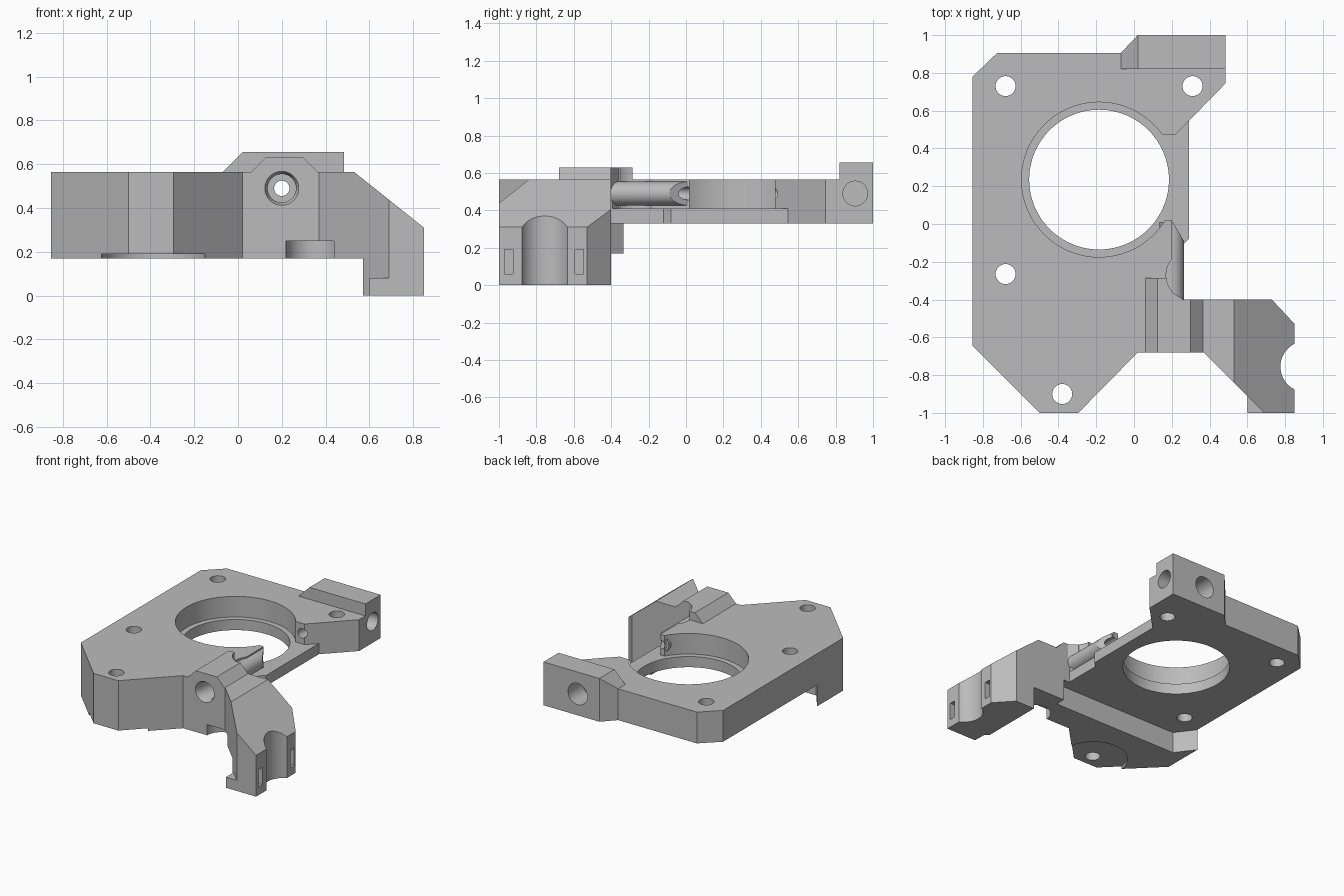
import bpy
import bmesh
import math
from mathutils import Matrix

cube = bpy.data.objects.get("Cube")
if cube:
    bpy.data.objects.remove(cube)

grey = bpy.data.materials.new("plain grey")
grey.use_nodes = True
grey.diffuse_color = (0.5, 0.5, 0.5, 1)
grey.node_tree.nodes["Principled BSDF"].inputs["Base Color"].default_value = (0.5, 0.5, 0.5, 1)


def make(name, bm):
    bmesh.ops.recalc_face_normals(bm, faces=bm.faces)
    mesh = bpy.data.meshes.new(name)
    bm.to_mesh(mesh)
    bm.free()
    mesh.materials.append(grey)
    ob = bpy.data.objects.new(name, mesh)
    bpy.context.collection.objects.link(ob)
    return ob


def prism(name, points, low, high, along="z"):
    """Extrude an (x, y) outline along z, or an (x, z) outline along y."""
    bm = bmesh.new()
    place = (lambda a, b: (a, b, low)) if along == "z" else (lambda a, b: (a, low, b))
    face = bm.faces.new([bm.verts.new(place(a, b)) for a, b in points])
    grown = bmesh.ops.extrude_face_region(bm, geom=[face])["geom"]
    verts = [v for v in grown if isinstance(v, bmesh.types.BMVert)]
    step = high - low
    bmesh.ops.translate(bm, verts=verts, vec=(0, 0, step) if along == "z" else (0, step, 0))
    return make(name, bm)


def box(name, x0, x1, y0, y1, z0, z1):
    return prism(name, [(x0, y0), (x1, y0), (x1, y1), (x0, y1)], z0, z1)


def rod(name, centre, radius, length, axis="Z", tip=None, sides=64):
    bm = bmesh.new()
    turn = {"X": Matrix.Rotation(math.pi / 2, 4, "Y"),
            "Y": Matrix.Rotation(-math.pi / 2, 4, "X"), "Z": Matrix()}[axis]
    bmesh.ops.create_cone(bm, cap_ends=True, segments=sides, radius1=radius,
                          radius2=radius if tip is None else tip, depth=length,
                          matrix=Matrix.Translation(centre) @ turn)
    return make(name, bm)


def combine(target, other, operation):
    mod = target.modifiers.new("combine", "BOOLEAN")
    mod.operation = operation
    mod.solver = "EXACT"
    mod.object = other
    bpy.context.view_layer.objects.active = target
    bpy.ops.object.modifier_apply(modifier=mod.name)
    bpy.data.objects.remove(other)


def cut(target, *others):
    for other in others:
        combine(target, other, "DIFFERENCE")


def join(target, *others):
    for other in others:
        combine(target, other, "UNION")


TOP, LEDGE, UNDER, LOW = 0.565, 0.41, 0.33, 0.17
PATH_X, PATH_Z = 0.2, 0.49

# Main plate with its angled corners
body = prism("mount_body", [
    (-0.855, -0.645), (-0.5, -1), (-0.295, -1), (0.02, -0.68), (0.37, -0.68),
    (0.37, -0.4), (0.25, -0.4), (0.25, -0.12), (0.29, -0.08), (0.29, 0.545),
    (0.485, 0.745), (0.485, 0.905), (-0.725, 0.905), (-0.855, 0.78)], UNDER, TOP)

# Ridge over the feed path
join(body, prism("ridge", [(0.06, 0.5), (0.06, TOP), (0.125, 0.63), (0.3, 0.63),
                           (0.365, TOP), (0.365, 0.5)], -0.68, -0.285, "y"))

# Thick front part under the plate
join(body, prism("front_block", [
    (-0.855, -0.645), (-0.5, -1), (-0.295, -1), (0.02, -0.68), (0.37, -0.68),
    (0.37, -0.475), (-0.75, -0.475), (-0.855, -0.335)], LOW, UNDER + 0.02))

# Open side above the ledge, and the round bearing pocket
cut(body,
    prism("side_cutter", [(0.1, 0.02), (PATH_X, 0.02), (PATH_X, -0.36), (0.26, -0.4),
                          (0.5, -0.4), (0.5, 0.5), (0.3, 0.555), (0.22, 0.475),
                          (0.1, 0.475)], LEDGE, 0.8),
    rod("pocket_cutter", (0.3, -0.27, LEDGE + 0.2), 0.13, 0.4))

# Large stepped opening
cut(body,
    rod("opening_cutter", (-0.185, 0.235, 0.4), 0.37, 1, sides=96),
    rod("opening_step_cutter", (-0.185, 0.235, LEDGE + 0.25), 0.41, 0.5, sides=96))

# Side arm: sloped profile trimmed to its plan outline
arm = prism("arm", [(0.3, LOW), (0.57, LOW), (0.57, 0), (0.85, 0), (0.85, 0.31),
                    (0.53, TOP), (0.3, TOP)], -1, -0.4, "y")
plan = prism("arm_plan", [(0.2, -0.68), (0.37, -0.68), (0.69, -1), (0.69, -1.1),
                          (0.9, -1.1), (0.9, -0.583), (0.73, -0.4), (0.73, -0.3),
                          (0.2, -0.3)], -0.1, 0.8)
combine(arm, plan, "INTERSECT")
join(arm, box("foot", 0.6, 0.75, -1, -0.85, 0, 0.08))
cut(arm, rod("arm_groove_cutter", (0.91, -0.755, 0.3), 0.135, 1))
for y in (-0.947, -0.57):
    cut(arm, box("tie_slot_cutter", 0.78, 0.9, y - 0.023, y + 0.023, 0.06, 0.19))
join(body, arm)

# Rear mounting block
block = prism("rear_block", [(-0.07, UNDER), (0.485, UNDER), (0.485, 0.655),
                             (0.02, 0.655), (-0.07, TOP)], 0.82, 1, "y")
block_plan = prism("block_plan", [(-0.1, 0.7), (0.6, 0.7), (0.6, 0.985), (0.585, 1),
                                  (0.02, 1), (-0.07, 0.905), (-0.1, 0.905)], 0, 1)
combine(block, block_plan, "INTERSECT")
join(body, block)

# Guide tube with a slanted open end
tube = rod("guide_tube", (PATH_X, -0.21, PATH_Z), 0.064, 0.44, "Y", sides=48)
cut(tube, prism("tube_end_cutter", [(0.2, 0.02), (0.27, -0.1), (0.4, -0.1),
                                    (0.4, 0.1), (0.2, 0.1)], 0.3, 0.7))
join(body, tube)

# Feed path bore with wider sockets at front and back
cut(body,
    rod("path_cutter", (PATH_X, 0.15, PATH_Z), 0.035, 2.2, "Y", sides=32),
    rod("front_socket_cutter", (PATH_X, -0.62, PATH_Z), 0.065, 0.24, "Y"),
    rod("front_flare_cutter", (PATH_X, -0.68, PATH_Z), 0.09, 0.05, "Y", tip=0.065),
    rod("back_socket_cutter", (PATH_X, 0.93, PATH_Z), 0.08, 0.2, "Y"),
    rod("side_socket_cutter", (0.45, 0.905, PATH_Z), 0.066, 0.24, "X"))

# Screw holes
for x, y in ((-0.68, 0.73), (0.31, 0.73), (-0.68, -0.265), (-0.38, -0.9)):
    cut(body, rod("screw_cutter", (x, y, 0.4), 0.053, 1, sides=32))

# Shallow recesses on the underside
cut(body,
    rod("screw_recess_cutter", (-0.385, -0.9, LOW - 0.03), 0.24, 0.1),
    rod("arm_recess_cutter", (0.34, -0.68, LOW - 0.02), 0.12, 0.2))

bpy.ops.object.select_all(action="DESELECT")
body.select_set(True)
bpy.context.view_layer.objects.active = body
bpy.ops.object.shade_smooth_by_angle(angle=math.radians(30))
